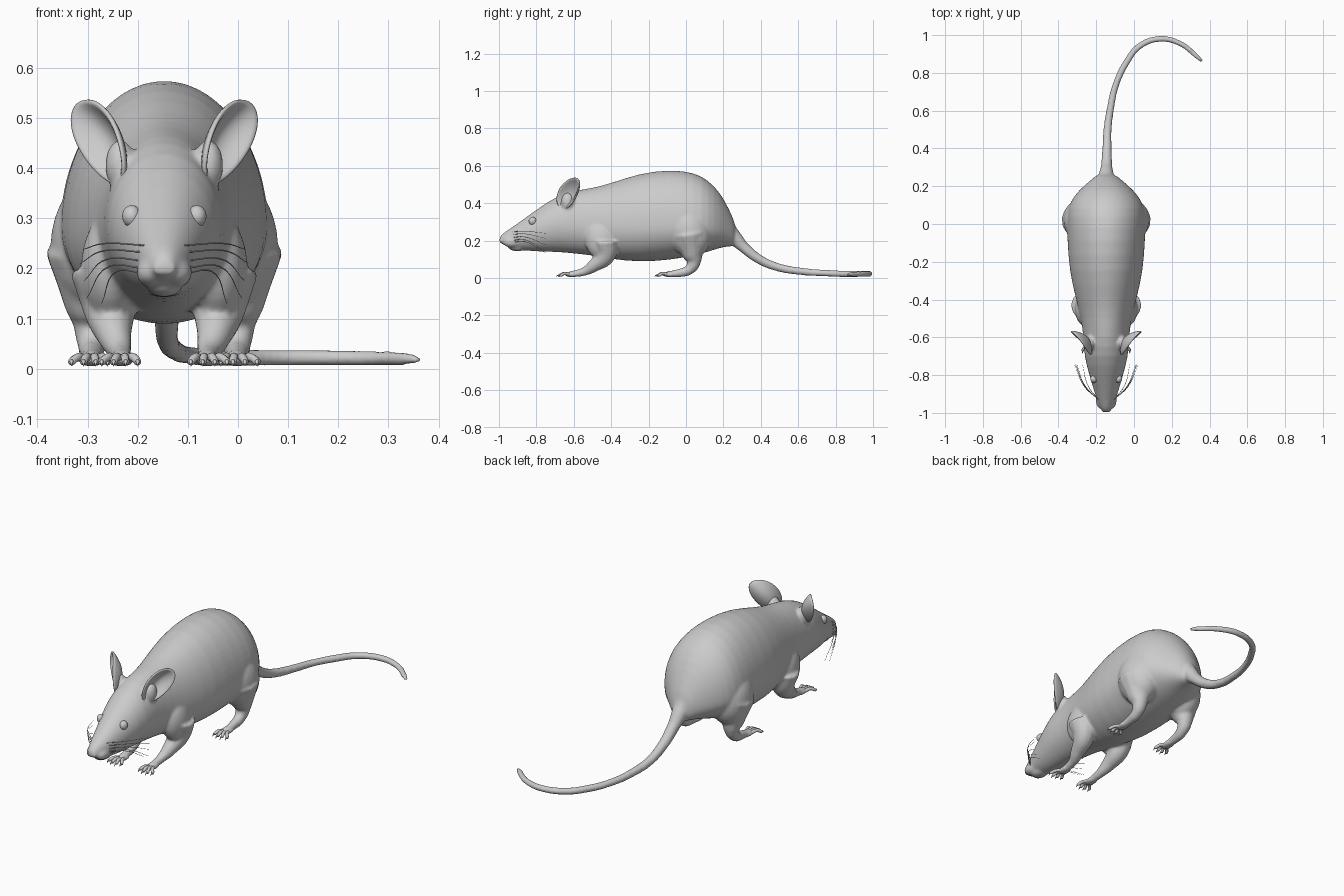
import bpy, bmesh, math
from mathutils import Vector, Matrix

if "Cube" in bpy.data.objects:
    bpy.data.objects.remove(bpy.data.objects["Cube"])

CX = -0.147  # the animal's own centre line
GREY = (0.6, 0.6, 0.6, 1)
fur = bpy.data.materials.new("light grey")
fur.use_nodes = True
fur.diffuse_color = GREY
fur.node_tree.nodes["Principled BSDF"].inputs["Base Color"].default_value = GREY


def add(name, data):
    obj = bpy.data.objects.new(name, data)
    bpy.context.collection.objects.link(obj)
    data.materials.append(fur)
    return obj


def from_bmesh(name, bm):
    bmesh.ops.recalc_face_normals(bm, faces=bm.faces)
    me = bpy.data.meshes.new(name)
    bm.to_mesh(me)
    bm.free()
    me.shade_smooth()
    return add(name, me)


def ball(name, centre, radii, tilt=0):
    bm = bmesh.new()
    mat = Matrix.Translation(centre) @ Matrix.Rotation(tilt, 4, 'X') @ Matrix.Diagonal((*radii, 1))
    bmesh.ops.create_uvsphere(bm, u_segments=24, v_segments=16, radius=1, matrix=mat)
    return from_bmesh(name, bm)


def tube(name, points, sides=4, steps=8):
    """Smooth tube through (x, y, z, radius) points."""
    cu = bpy.data.curves.new(name, 'CURVE')
    cu.dimensions = '3D'
    cu.bevel_depth = 1
    cu.bevel_resolution = sides
    cu.resolution_u = steps
    cu.use_fill_caps = True
    sp = cu.splines.new('BEZIER')
    sp.bezier_points.add(len(points) - 1)
    for bp, (x, y, z, r) in zip(sp.bezier_points, points):
        bp.co, bp.radius = (x, y, z), r
        bp.handle_left_type = bp.handle_right_type = 'AUTO'
    obj = add(name, cu)
    bpy.ops.object.select_all(action='DESELECT')
    obj.select_set(True)
    bpy.context.view_layer.objects.active = obj
    bpy.ops.object.convert(target='MESH')
    obj = bpy.context.view_layer.objects.active
    obj.name = name
    obj.data.shade_smooth()
    return obj


def loft(name, rings, n=28):
    """Egg-shaped sections: y, top, widest height, bottom, half width."""
    bm = bmesh.new()
    loops = []
    for y, top, mid, bot, w in rings:
        loop = []
        for i in range(n):
            a = math.tau * i / n
            s = math.sin(a)
            loop.append(bm.verts.new((CX + w * math.cos(a), y, mid + s * (top - mid if s > 0 else mid - bot))))
        loops.append(loop)
    for a, b in zip(loops, loops[1:]):
        for i in range(n):
            bm.faces.new((a[i], a[(i + 1) % n], b[(i + 1) % n], b[i]))
    bm.faces.new(loops[0])
    bm.faces.new(loops[-1])
    return from_bmesh(name, bm)


# Trunk, neck and head
trunk = loft("body", [
    (-0.998, .215, .203, .19, .012), (-.985, .235, .21, .182, .026),
    (-.95, .258, .21, .165, .043), (-.9, .292, .22, .15, .06),
    (-.8, .365, .25, .14, .09), (-.7, .435, .29, .14, .118),
    (-.6, .468, .28, .13, .12), (-.5, .482, .27, .12, .135),
    (-.4, .508, .27, .1, .16), (-.25, .562, .27, .083, .197),
    (-.08, .583, .28, .095, .207), (.05, .565, .28, .12, .212),
    (.12, .522, .28, .14, .192), (.18, .462, .27, .16, .145),
    (.23, .37, .25, .17, .085), (.27, .28, .23, .165, .04)])
sub = trunk.modifiers.new("round", 'SUBSURF')
sub.levels = sub.render_levels = 1
bpy.context.view_layer.objects.active = trunk
bpy.ops.object.modifier_apply(modifier="round")

# Tail
parts = [trunk, tube("tail", [
    (CX, .2, .27, .065), (CX, .25, .225, .042), (-.145, .31, .163, .03), (-.143, .4, .095, .025),
    (-.14, .5, .055, .022), (-.125, .61, .036, .02), (-.095, .74, .026, .018),
    (-.037, .86, .022, .018), (.03, .942, .022, .017), (.14, .98, .022, .016),
    (.245, .955, .021, .015), (.33, .89, .02, .014), (.36, .862, .018, .009)])]
parts.append(ball("chin", (CX, -.9, .163), (.035, .05, .02)))


def foot(name, x, y, side, length):
    """Four splayed toes, each with a claw."""
    for i in range(4):
        t = (i - 1.5) / 1.5
        reach = length * (1 - .22 * abs(t))
        bx, ex = x + t * .014, x + t * .036 + side * .004
        mx = (bx + ex) / 2
        tube(f"{name}_toe", [(bx, y + .01, .018, .009), (mx, y - reach * .4, .023, .0085),
                             (ex, y - reach * .72, .013, .0075), (ex, y - reach * .8, .011, .003)], 2, 5)
        tube(f"{name}_claw", [(ex, y - reach * .7, .015, .005), (ex, y - reach * .88, .013, .0035),
                              (ex, y - reach, .005, .0006)], 1, 4)


def ear(name, side):
    """Cupped oval shell, open to the front and outside."""
    across = Vector((side * .105, .125, .02)).normalized()
    up = Vector((side * .05, .05, .17)).normalized()
    facing = Vector((side * .74, -.64, -.02)).normalized()
    mid = Vector((CX + side * .122, -.625, .452))
    bm = bmesh.new()
    n, rows = 28, 6
    centre = bm.verts.new(mid - facing * .03)
    prev = None
    for k in range(1, rows + 1):
        r = k / rows
        loop = []
        for i in range(n):
            a = math.tau * i / n
            u, v = math.cos(a) * r, math.sin(a) * r
            width = .074 * (1 + .12 * v)
            loop.append(bm.verts.new(mid + across * u * width + up * v * .092 + facing * (.034 * r * r - .03 + .012 * u * u)))
        for i in range(n):
            j = (i + 1) % n
            bm.faces.new((prev[i], prev[j], loop[j], loop[i]) if prev else (centre, loop[j], loop[i]))
        prev = loop
    obj = from_bmesh(name, bm)
    thick = obj.modifiers.new("thickness", 'SOLIDIFY')
    thick.thickness, thick.offset = .011, 0
    soft = obj.modifiers.new("round", 'SUBSURF')
    soft.levels = soft.render_levels = 1


for side, tag in ((-1, "right"), (1, "left")):
    def X(offset):
        return CX + side * offset

    # Limbs and muscle masses that blend into the body
    parts += [
        ball("thigh", (X(.13), .02, .245), (.097, .115, .14), .25),
        ball("shoulder", (X(.108), -.45, .2), (.058, .09, .11), .3),
        ball("ear_root", (X(.088), -.632, .405), (.03, .036, .052)),
        ball("muzzle_pad", (X(.026), -.93, .192), (.03, .05, .03)),
        ball("nose_lobe", (X(.011), -.988, .2), (.013, .011, .014)),
        tube("front_leg", [(X(.115), -.43, .2, .075), (X(.11), -.43, .125, .055), (X(.1), -.49, .068, .036),
                           (X(.088), -.545, .034, .023), (X(.085), -.62, .02, .016)]),
        ball("front_paw", (X(.085), -.61, .018), (.027, .04, .014)),
        tube("hind_leg", [(X(.14), .02, .23, .1), (X(.145), .035, .13, .058), (X(.145), .042, .085, .037),
                          (X(.145), .018, .045, .028), (X(.145), -.04, .026, .022), (X(.145), -.1, .02, .016)]),
        ball("hind_paw", (X(.145), -.085, .018), (.027, .045, .014))]
    foot(f"{tag}_front", X(.085), -.63, side, .07)
    foot(f"{tag}_hind", X(.145), -.105, side, .07)
    ear(f"{tag}_ear", side)
    ball(f"{tag}_eye", (X(.065), -.82, .304), (.019, .021, .022))

    # Whiskers: start height, end reach, end height
    for z, reach, end in ((.246, .162, .238), (.232, .168, .21), (.215, .16, .175), (.2, .155, .14), (.19, .125, .13)):
        tube(f"{tag}_whisker", [(X(.04), -.93, z, .0016), (X(.04 + reach) / 2 + CX / 2 + side * .012, -.86, z + .004, .0015),
                                (X(reach), -.745, end, .0006)], 0, 6)

# Fuse the body parts into one soft skin
bpy.ops.object.select_all(action='DESELECT')
for p in parts:
    p.select_set(True)
bpy.context.view_layer.objects.active = trunk
bpy.ops.object.join()
fuse = trunk.modifiers.new("fuse", 'REMESH')
fuse.mode, fuse.voxel_size, fuse.use_smooth_shade = 'VOXEL', .007, True
relax = trunk.modifiers.new("relax", 'SMOOTH')
relax.factor, relax.iterations = .5, 8
